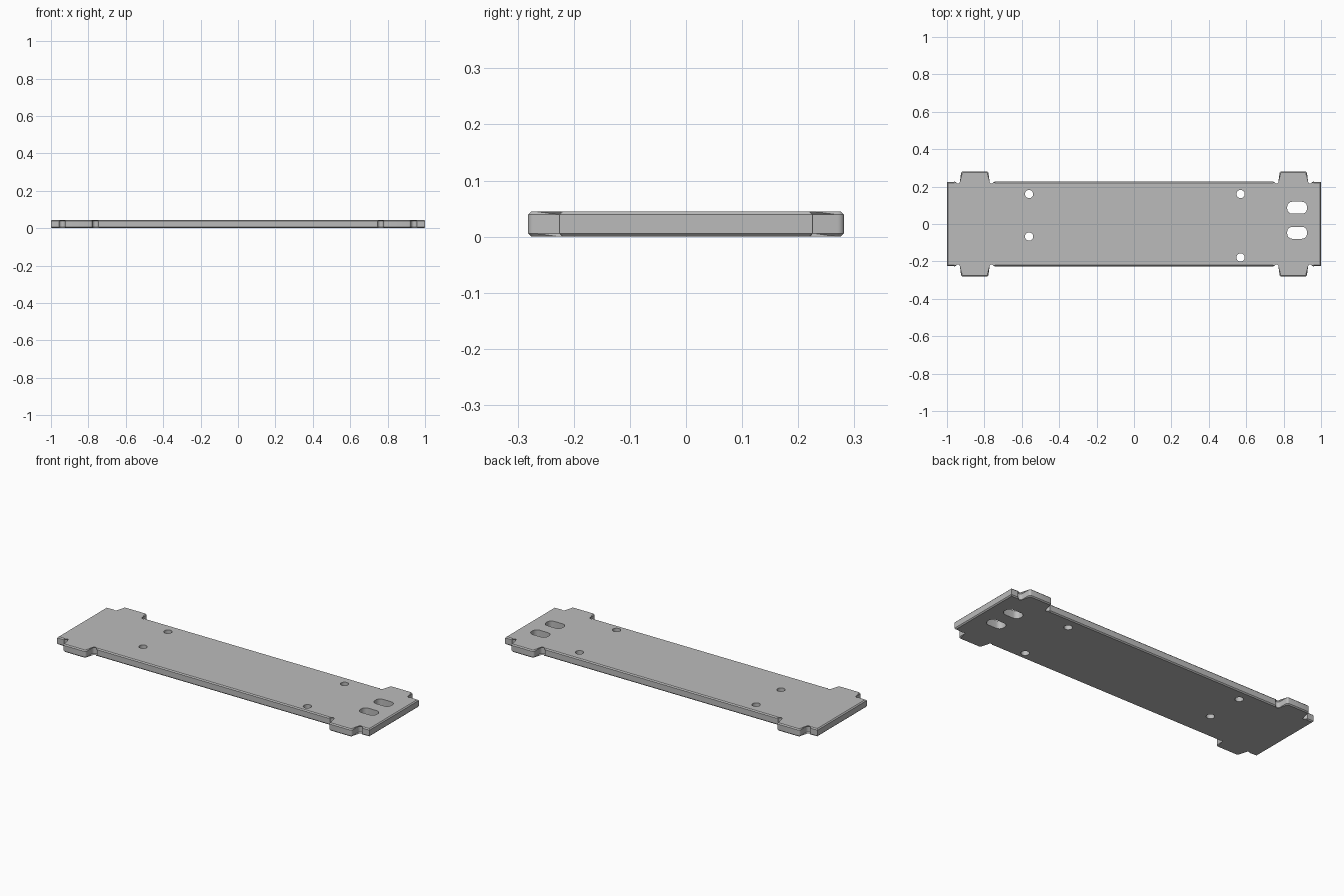
import bpy
import bmesh
from math import cos, sin, pi, radians

THICK, EDGE = 0.045, 0.006
HALF_LEN, BODY_Y, TAB_Y = 1.0, 0.225, 0.282
TAB_IN, TAB_OUT = 0.778, 0.925
NOTCH_R = 0.016

cube = bpy.data.objects.get("Cube")
if cube:
    bpy.data.objects.remove(cube, do_unlink=True)

metal = bpy.data.materials.new("plain grey")
metal.use_nodes = True
grey = (0.5, 0.5, 0.5, 1)
metal.diffuse_color = grey
metal.node_tree.nodes["Principled BSDF"].inputs["Base Color"].default_value = grey


def arc(cx, cy, r, start, end, steps):
    """Points along an arc, angles in degrees."""
    angles = [radians(start + (end - start) * i / steps) for i in range(steps + 1)]
    return [(cx + r * cos(a), cy + r * sin(a)) for a in angles]


def prism(bm, points, z0, z1):
    """Extrude a closed counter-clockwise outline from z0 to z1."""
    low = [bm.verts.new((x, y, z0)) for x, y in points]
    high = [bm.verts.new((x, y, z1)) for x, y in points]
    bm.faces.new(low[::-1])
    bm.faces.new(high)
    for i in range(len(points)):
        j = (i + 1) % len(points)
        bm.faces.new((low[i], low[j], high[j], high[i]))


def rounded_rect(cx, cy, hx, hy, r):
    points = []
    for sx, sy, start in ((1, 1, 0), (-1, 1, 90), (-1, -1, 180), (1, -1, 270)):
        points += arc(cx + sx * (hx - r), cy + sy * (hy - r), r, start, start + 90, 6)
    return points


def make_object(name, bm):
    bmesh.ops.recalc_face_normals(bm, faces=bm.faces[:])
    mesh = bpy.data.meshes.new(name)
    bm.to_mesh(mesh)
    bm.free()
    mesh.materials.append(metal)
    obj = bpy.data.objects.new(name, mesh)
    bpy.context.collection.objects.link(obj)
    return obj


# Quarter outline: end corner, relief notch, rounded tab, relief notch
corner_r = 0.012
quarter = [(HALF_LEN, BODY_Y)]
quarter += arc(TAB_OUT + NOTCH_R, BODY_Y + 0.001, NOTCH_R, 0, -180, 8)
quarter += arc(TAB_OUT - corner_r, TAB_Y - corner_r, corner_r, 0, 90, 4)
quarter += arc(TAB_IN + corner_r, TAB_Y - corner_r, corner_r, 90, 180, 4)
quarter += arc(TAB_IN - NOTCH_R, BODY_Y + 0.001, NOTCH_R, 0, -180, 8)
half = quarter + [(-x, y) for x, y in reversed(quarter)]
outline = half + [(x, -y) for x, y in reversed(half)]

# Plate with chamfered top and bottom rims
bm = bmesh.new()
prism(bm, outline, 0, THICK)
rims = [e for e in bm.edges if abs(e.verts[0].co.z - e.verts[1].co.z) < 0.001]
bmesh.ops.bevel(bm, geom=rims, offset=EDGE, segments=1, profile=0.5, affect='EDGES')
plate = make_object("mounting_plate", bm)

# Screw holes and the two rounded slots
bm = bmesh.new()
for x, y in ((-0.561, 0.16), (-0.561, -0.067), (0.57, 0.16), (0.57, -0.179)):
    prism(bm, arc(x, y, 0.022, 0, 360, 32)[:-1], -0.1, 0.2)
for y in (0.087, -0.047):
    prism(bm, rounded_rect(0.872, y, 0.053, 0.032, 0.027), -0.1, 0.2)
cutter = make_object("hole_cutter", bm)
cutter.hide_render = True

cut = plate.modifiers.new("holes", 'BOOLEAN')
cut.operation = 'DIFFERENCE'
cut.solver = 'EXACT'
cut.object = cutter

bpy.ops.object.select_all(action='DESELECT')
plate.select_set(True)
bpy.context.view_layer.objects.active = plate
bpy.ops.object.modifier_apply(modifier=cut.name)
bpy.data.objects.remove(cutter, do_unlink=True)
bpy.ops.object.shade_smooth_by_angle(angle=radians(30))
